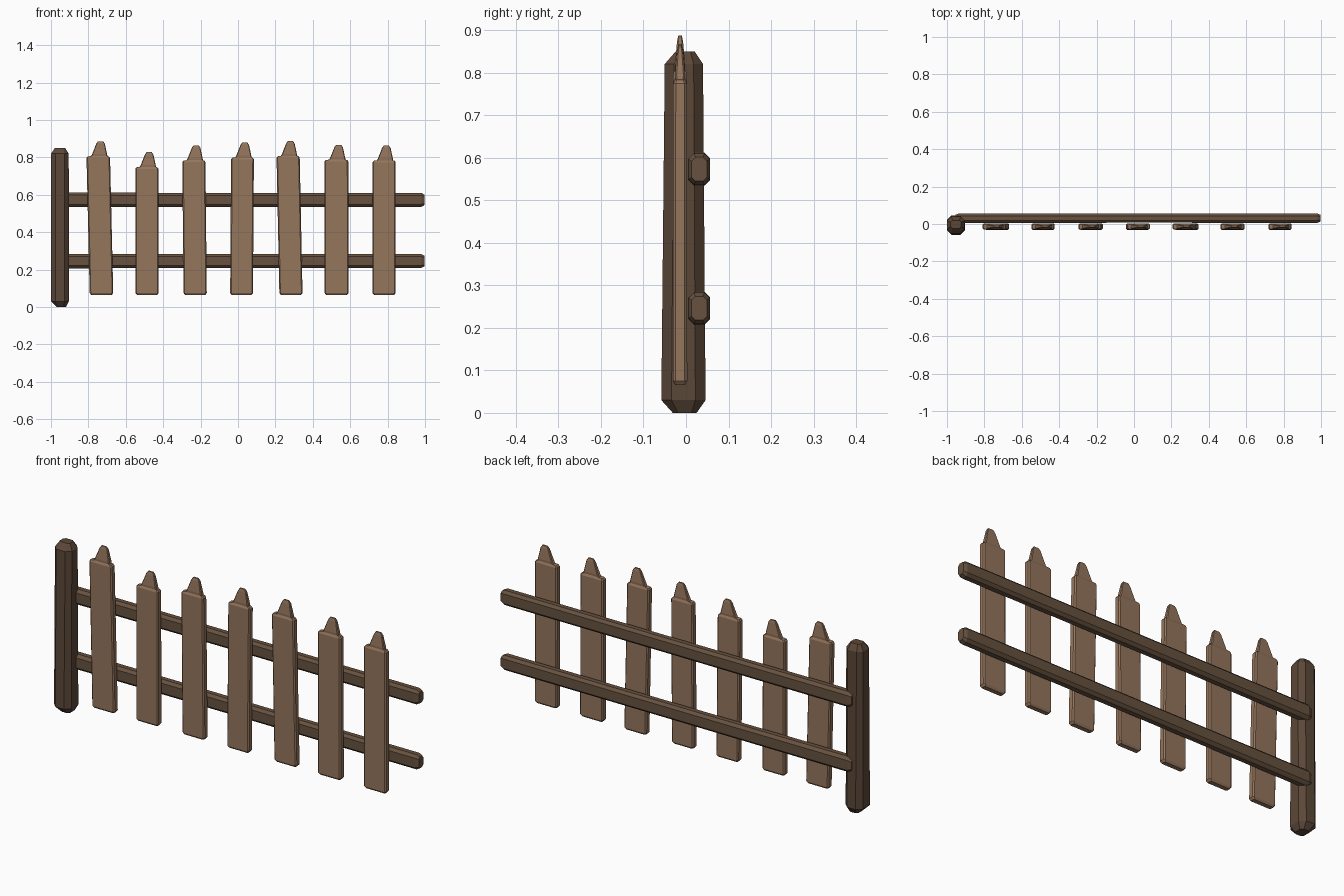
import bpy, bmesh


def material(name, rgb):
    m = bpy.data.materials.new(name)
    m.diffuse_color = (*rgb, 1)
    return m


POST = material("dark_wood", (0.105, 0.064, 0.04))
RAIL = material("mid_wood", (0.135, 0.083, 0.05))
PICKET = material("light_wood", (0.30, 0.18, 0.108))


def loft(name, rings, mat, axis="z"):
    """Chamfered-rectangle rings (t, u, v, half_u, half_v, chamfer) joined and capped."""
    bm = bmesh.new()
    loops = []
    for t, u, v, a, b, c in rings:
        pts = [(a, c - b), (a, b - c), (a - c, b), (c - a, b),
               (-a, b - c), (-a, c - b), (c - a, -b), (a - c, -b)]
        loops.append([bm.verts.new((u + p, v + q, t) if axis == "z" else (t, u + p, v + q))
                      for p, q in pts])
    for lo, hi in zip(loops, loops[1:]):
        for i in range(8):
            j = (i + 1) % 8
            bm.faces.new((lo[i], lo[j], hi[j], hi[i]))
    bm.faces.new(loops[0][::-1])
    bm.faces.new(loops[-1])
    bmesh.ops.recalc_face_normals(bm, faces=bm.faces[:])
    me = bpy.data.meshes.new(name)
    bm.to_mesh(me)
    bm.free()
    me.materials.append(mat)
    ob = bpy.data.objects.new(name, me)
    bpy.context.collection.objects.link(ob)
    return ob


# Corner post with cut-off ends
loft("post", [(0.0, -0.945, -0.003, 0.025, 0.028, 0.012),
              (0.03, -0.952, -0.006, 0.048, 0.052, 0.024),
              (0.82, -0.952, -0.005, 0.047, 0.045, 0.022),
              (0.85, -0.952, -0.002, 0.028, 0.022, 0.010)], POST)

# Two horizontal rails behind the pickets
for name, z in (("lower_rail", 0.246), ("upper_rail", 0.573)):
    loft(name, [(-0.955, 0.031, z, 0.018, 0.028, 0.009),
                (-0.935, 0.031, z, 0.026, 0.039, 0.014),
                (0.0, 0.032, z, 0.025, 0.037, 0.013),
                (0.980, 0.031, z, 0.025, 0.037, 0.013),
                (0.997, 0.031, z, 0.018, 0.028, 0.009)], RAIL, "x")

# Pickets: bottom centre, shoulder centre, shoulder height, half width
pickets = [(-0.730, -0.747, 0.805, 0.063), (-0.486, -0.487, 0.747, 0.062),
           (-0.229, -0.236, 0.783, 0.062), (0.019, 0.024, 0.798, 0.061),
           (0.283, 0.268, 0.806, 0.062), (0.527, 0.526, 0.786, 0.064),
           (0.781, 0.781, 0.782, 0.062)]
Y = -0.014
for n, (xb, xt, zs, w) in enumerate(pickets, 1):
    xp = xt + 0.012
    loft(f"picket_{n}", [(0.065, xb, Y, w - 0.008, 0.011, 0.004),
                         (0.075, xb, Y, w, 0.017, 0.006),
                         (zs - 0.008, xt, Y, w, 0.016, 0.006),
                         (zs, xt, Y, w - 0.006, 0.012, 0.004),
                         (zs + 0.002, xp - 0.007, Y, 0.044, 0.011, 0.004),
                         (zs + 0.012, xp - 0.005, Y, 0.040, 0.012, 0.004),
                         (zs + 0.068, xp, Y, 0.023, 0.007, 0.003),
                         (zs + 0.081, xp, Y, 0.014, 0.004, 0.002)], PICKET)
